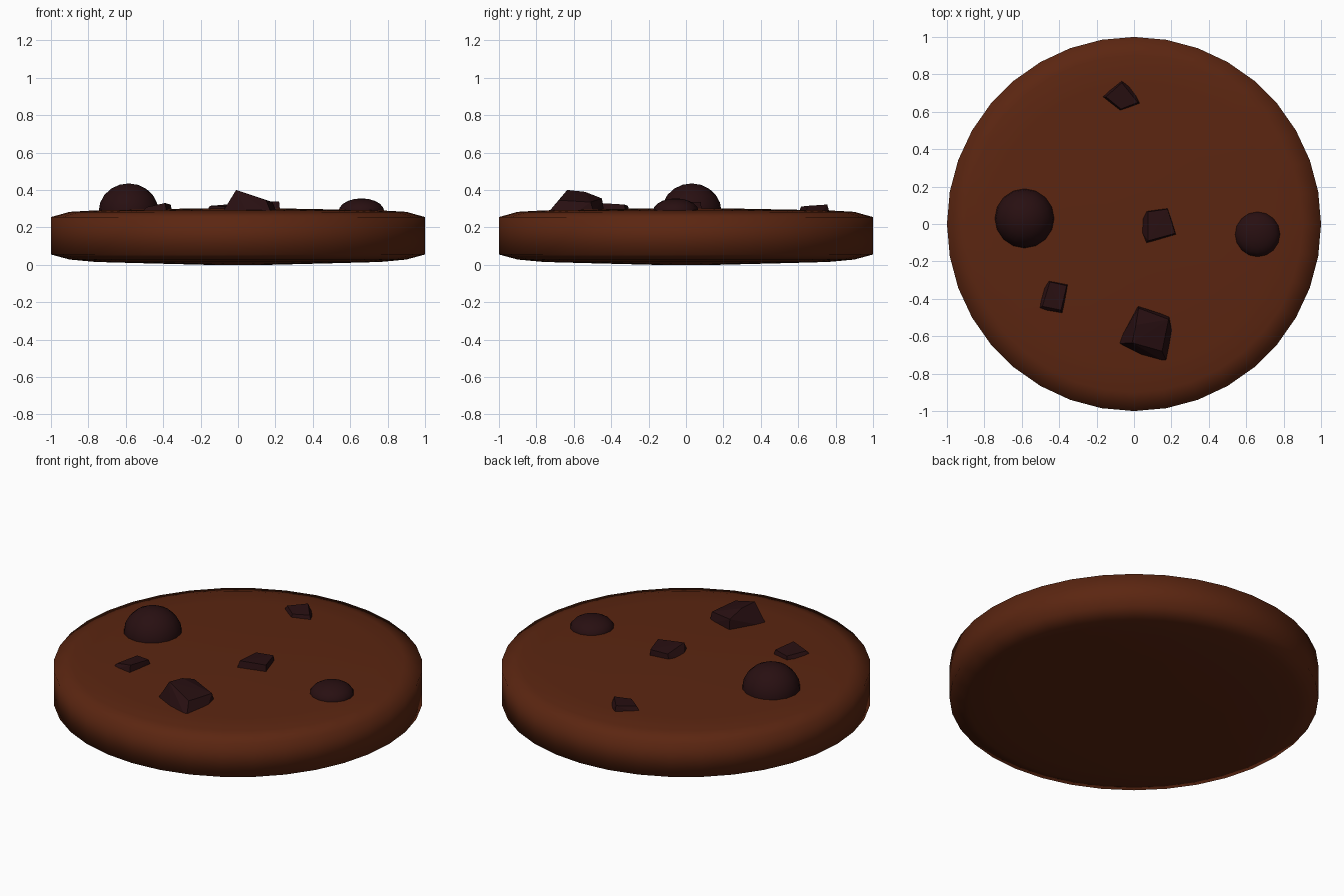
import bpy
import bmesh
from math import cos, sin, tau

cube = bpy.data.objects.get("Cube")
if cube:
    bpy.data.objects.remove(cube, do_unlink=True)


def material(name, color):
    mat = bpy.data.materials.new(name)
    mat.use_nodes = True
    mat.diffuse_color = color
    bsdf = next(n for n in mat.node_tree.nodes if n.type == "BSDF_PRINCIPLED")
    bsdf.inputs["Base Color"].default_value = color
    bsdf.inputs["Roughness"].default_value = 0.8
    return mat


DOUGH = material("brown dough", (0.105, 0.019, 0.0055, 1))
CHOCOLATE = material("dark chocolate", (0.021, 0.0048, 0.0056, 1))


def finish(name, bm, mat, smooth):
    bmesh.ops.recalc_face_normals(bm, faces=bm.faces)
    for face in bm.faces:
        face.smooth = smooth
    mesh = bpy.data.meshes.new(name)
    bm.to_mesh(mesh)
    bm.free()
    mesh.materials.append(mat)
    obj = bpy.data.objects.new(name, mesh)
    bpy.context.collection.objects.link(obj)
    return obj


# Cookie body: a lathed profile with soft rims
def lathe(name, profile, sides):
    bm = bmesh.new()
    rings = [[bm.verts.new((r * cos(tau * i / sides), r * sin(tau * i / sides), z))
              for i in range(sides)] for r, z in profile]
    for low, high in zip(rings, rings[1:]):
        for i in range(sides):
            j = (i + 1) % sides
            bm.faces.new((low[i], low[j], high[j], high[i]))
    bm.faces.new(rings[0])
    bm.faces.new(rings[-1])
    return finish(name, bm, DOUGH, True)


lathe("cookie_body", [(0.18, 0), (0.5, 0.008), (0.76, 0.015), (0.9, 0.028), (1, 0.055),
                      (1, 0.255), (0.9, 0.283), (0.76, 0.291), (0.5, 0.296), (0.18, 0.302)], 36)


# Round chips: domes sunk into the top
def round_chip(name, x, y, z, radius, height):
    bm = bmesh.new()
    bmesh.ops.create_uvsphere(bm, u_segments=16, v_segments=10, radius=1)
    for v in bm.verts:
        v.co = (x + v.co.x * radius, y + v.co.y * radius, z + v.co.z * height)
    return finish(name, bm, CHOCOLATE, True)


round_chip("large_round_chip", -0.585, 0.03, 0.285, 0.16, 0.15)
round_chip("small_round_chip", 0.66, -0.055, 0.285, 0.122, 0.07)


# Broken chunks: convex hulls over a sunken outline and a few top corners
def chunk(name, outline, top):
    bm = bmesh.new()
    for x, y in outline:
        bm.verts.new((x, y, 0.27))
    for p in top:
        bm.verts.new(p)
    hull = bmesh.ops.convex_hull(bm, input=bm.verts)
    spare = {v for v in hull["geom_interior"] + hull["geom_unused"]
             if isinstance(v, bmesh.types.BMVert)}
    bmesh.ops.delete(bm, geom=list(spare), context="VERTS")
    return finish(name, bm, CHOCOLATE, False)


chunk("large_chunk",
      [(-0.09, -0.64), (0.05, -0.71), (0.18, -0.745), (0.21, -0.6), (0.19, -0.49), (0.02, -0.435)],
      [(-0.01, -0.635, 0.4), (0.01, -0.54, 0.39), (0.15, -0.68, 0.345),
       (0.185, -0.51, 0.335), (0.025, -0.45, 0.355)])
chunk("middle_chunk",
      [(0.02, -0.01), (0.06, 0.07), (0.18, 0.085), (0.227, -0.06), (0.06, -0.11)],
      [(0.075, 0.065, 0.33), (0.18, 0.08, 0.335), (0.22, -0.05, 0.337), (0.075, -0.09, 0.34)])
chunk("back_chunk",
      [(-0.065, 0.77), (0.0, 0.72), (0.04, 0.64), (-0.08, 0.6), (-0.18, 0.68)],
      [(-0.065, 0.755, 0.322), (0.02, 0.65, 0.315), (-0.07, 0.615, 0.311), (-0.15, 0.68, 0.315)])
chunk("left_chunk",
      [(-0.46, -0.3), (-0.35, -0.32), (-0.38, -0.485), (-0.52, -0.46), (-0.51, -0.38)],
      [(-0.45, -0.31, 0.315), (-0.36, -0.33, 0.322), (-0.39, -0.46, 0.33), (-0.49, -0.44, 0.308)])
